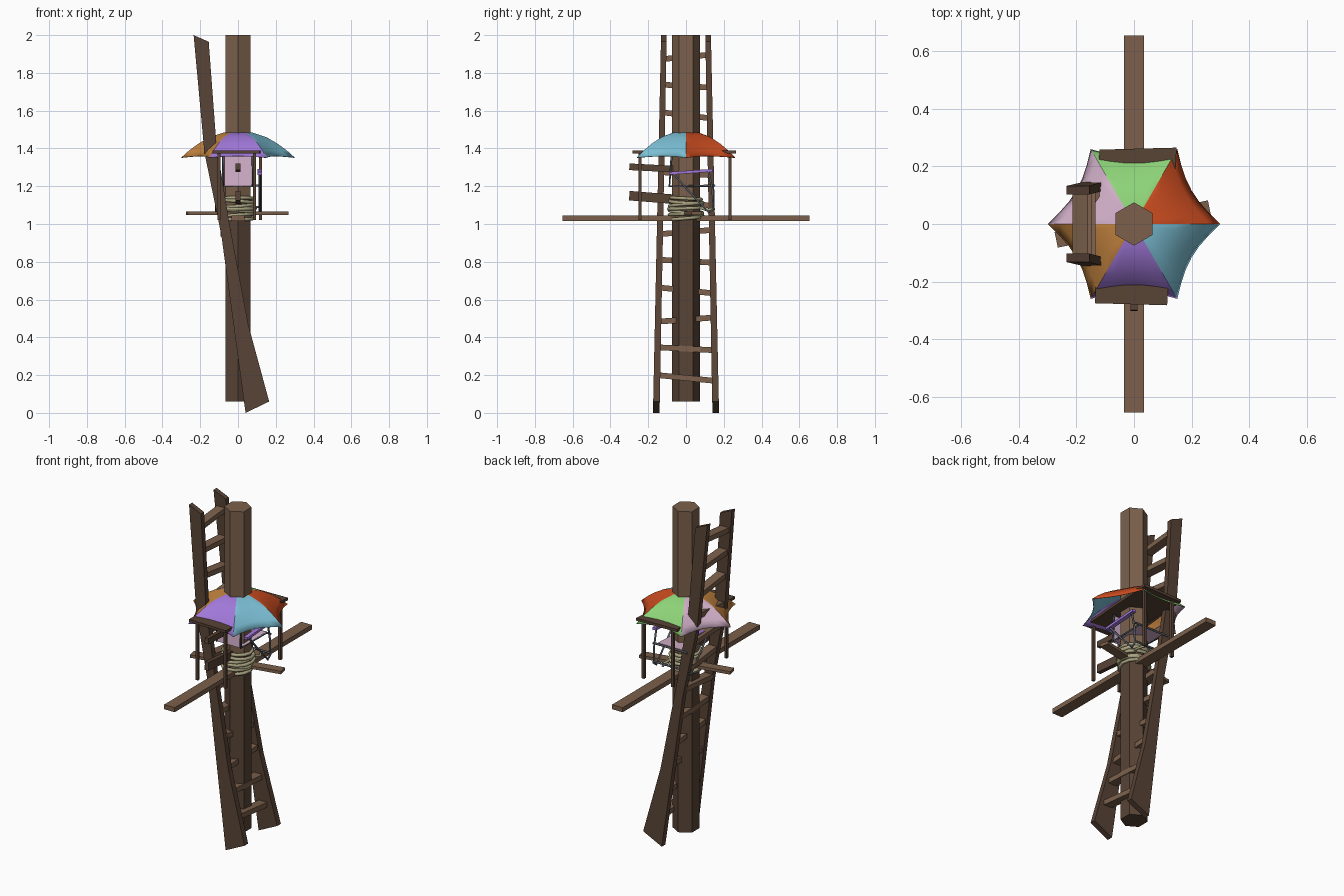
import bpy, bmesh, math
from mathutils import Vector, Matrix

if "Cube" in bpy.data.objects:
    bpy.data.objects.remove(bpy.data.objects["Cube"])


def mat(name, r, g, b):
    m = bpy.data.materials.new(name)
    m.diffuse_color = (r, g, b, 1)
    m.use_nodes = True
    m.node_tree.nodes["Principled BSDF"].inputs["Base Color"].default_value = m.diffuse_color
    return m


LIGHT = mat("light wood", 0.20, 0.118, 0.072)
DARK = mat("dark wood", 0.098, 0.056, 0.036)
GREY = mat("grey metal", 0.10, 0.11, 0.13)
ROPE = mat("rope beige", 0.40, 0.37, 0.22)
BLUE = mat("sky blue", 0.20, 0.52, 0.66)
RED = mat("red orange", 0.62, 0.075, 0.015)
GREEN = mat("light green", 0.27, 0.66, 0.19)
PINK = mat("pale pink", 0.64, 0.43, 0.58)
ORANGE = mat("orange", 0.55, 0.23, 0.05)
PURPLE = mat("purple", 0.36, 0.19, 0.70)


def finish(name, bm, mats):
    bmesh.ops.recalc_face_normals(bm, faces=bm.faces)
    me = bpy.data.meshes.new(name)
    bm.to_mesh(me)
    bm.free()
    for m in mats:
        me.materials.append(m)
    ob = bpy.data.objects.new(name, me)
    bpy.context.collection.objects.link(ob)
    return ob


def loft(name, rings, m):
    """Closed solid through a list of equal-length rings of points."""
    bm = bmesh.new()
    vs = [[bm.verts.new(p) for p in ring] for ring in rings]
    n = len(vs[0])
    for a, b in zip(vs, vs[1:]):
        for i in range(n):
            bm.faces.new((a[i], a[(i + 1) % n], b[(i + 1) % n], b[i]))
    bm.faces.new(vs[0])
    bm.faces.new(vs[-1])
    return finish(name, bm, [m])


def beam(name, p, q, side, up, m):
    """Rectangular bar from p to q: side = horizontal width, up = height."""
    p, q = Vector(p), Vector(q)
    d = (q - p).normalized()
    ref = Vector((0, 0, 1)) if abs(d.z) < 0.9 else Vector((0, 1, 0))
    s = d.cross(ref).normalized()
    u = s.cross(d)
    offs = [s * a * side / 2 + u * b * up / 2 for a, b in ((-1, -1), (1, -1), (1, 1), (-1, 1))]
    return loft(name, [[e + o for o in offs] for e in (p, q)], m)


def tube(name, pts, r, m, closed=False):
    cu = bpy.data.curves.new(name, "CURVE")
    cu.dimensions = "3D"
    cu.bevel_depth, cu.bevel_resolution, cu.use_fill_caps = r, 1, True
    sp = cu.splines.new("POLY")
    sp.points.add(len(pts) - 1)
    for pt, p in zip(sp.points, pts):
        pt.co = (*p, 1)
    sp.use_cyclic_u = closed
    cu.materials.append(m)
    ob = bpy.data.objects.new(name, cu)
    bpy.context.collection.objects.link(ob)
    bpy.ops.object.select_all(action="DESELECT")
    ob.select_set(True)
    bpy.context.view_layer.objects.active = ob
    bpy.ops.object.convert(target="MESH")


# hexagonal mast, darker lower half
def hexagon(z, r=0.075):
    return [(r * math.sin(k * math.pi / 3), r * math.cos(k * math.pi / 3), z) for k in range(6)]


loft("mast_lower", [hexagon(0.06), hexagon(1.03)], DARK)
loft("mast_upper", [hexagon(1.03), hexagon(2.0)], LIGHT)

# long cross bar and side plank
beam("cross_bar", (0, -0.655, 1.03), (0, 0.655, 1.03), 0.07, 0.028, LIGHT)
beam("side_plank", (-0.27, -0.055, 1.056), (0.262, 0.055, 1.056), 0.055, 0.018, LIGHT)

# two planks sticking out in front
beam("front_plank_upper", (0, -0.30, 1.303), (0, -0.05, 1.29), 0.025, 0.035, DARK)
beam("front_plank_lower", (0, -0.30, 1.15), (0, -0.05, 1.13), 0.025, 0.05, DARK)

# flat roof board and its posts
loft("roof_board", [[(-0.135, -0.275, z), (0.115, -0.282, z), (0.148, 0.265, z), (-0.12, 0.258, z)]
                    for z in (1.372, 1.388)], DARK)
for i, (x, y) in enumerate(((-0.1, -0.243), (0.087, -0.243), (0.12, 0.232), (-0.075, 0.232))):
    beam("roof_post_%d" % i, (x, y, 1.02), (x, y, 1.375), 0.016, 0.016, DARK)

# ladder rails: front-view edge pairs (left x, left z, right x, right z)
SECT = [(0.04, 0.0, 0.165, 0.06), (-0.024, 0.47, 0.055, 0.465), (-0.088, 0.94, -0.045, 1.0),
        (-0.178, 1.38, -0.115, 1.43), (-0.235, 2.0, -0.155, 1.965)]
for side, label in ((-1, "front"), (1, "back")):
    rings = []
    for lx, lz, rx, rz in SECT:
        rings.append([(x, side * (base - slope * z), z) for x, z, base, slope in
                      ((lx, lz, 0.175, 0.0215), (rx, rz, 0.175, 0.0215),
                       (rx, rz, 0.14, 0.019), (lx, lz, 0.14, 0.019))])
    loft("ladder_rail_" + label, rings, DARK)


def rail_x(z):
    mids = [((a + c) / 2, (b + d) / 2) for a, b, c, d in SECT]
    for (x0, z0), (x1, z1) in zip(mids, mids[1:]):
        if z <= z1:
            return x0 + (x1 - x0) * (z - z0) / (z1 - z0)
    return mids[-1][0]


# ladder rungs, slightly crooked
for i in range(12):
    z = 0.185 + i * 0.1545
    tilt = 0.014 * (1, 0.5, -0.7)[i % 3]
    y = 0.143 - 0.0195 * z
    beam("rung_%d" % i, (rail_x(z), -y, z + tilt), (rail_x(z), y, z - tilt), 0.055, 0.03, LIGHT)

# umbrella: six coloured panels with scalloped edge
PROF = [(0.0, 1.49), (0.08, 1.483), (0.15, 1.46), (0.21, 1.425), (0.26, 1.388), (0.30, 1.352)]
SEG = 6
bm = bmesh.new()
for k in range(6):
    a0, a1 = k * math.pi / 3, (k + 1) * math.pi / 3
    rows = []
    for r, z in PROF:
        row = []
        for j in range(SEG + 1):
            t = j / SEG
            bow = 4 * t * (1 - t) * (r / 0.3) ** 2
            s = r * (1 - 0.11 * bow)
            row.append(bm.verts.new((s * ((1 - t) * math.cos(a0) + t * math.cos(a1)),
                                     s * ((1 - t) * math.sin(a0) + t * math.sin(a1)),
                                     z + 0.008 * bow)))
        rows.append(row)
    for a, b in zip(rows, rows[1:]):
        for j in range(SEG):
            bm.faces.new((a[j], b[j], b[j + 1], a[j + 1])).material_index = k
bmesh.ops.remove_doubles(bm, verts=bm.verts, dist=1e-5)
umbrella = finish("umbrella", bm, [RED, GREEN, PINK, ORANGE, PURPLE, BLUE])
thick = umbrella.modifiers.new("thickness", "SOLIDIFY")
thick.thickness = 0.003
bpy.ops.object.select_all(action="DESELECT")
umbrella.select_set(True)
bpy.context.view_layer.objects.active = umbrella
bpy.ops.object.shade_smooth_by_angle(angle=math.radians(25))

# folding chair wrapped around the mast
beam("chair_back", (0, -0.088, 1.20), (0, -0.076, 1.36), 0.145, 0.006, PINK)
beam("chair_seat", (0, -0.07, 1.20), (0, 0.145, 1.205), 0.17, 0.008, PINK)
for s, label in ((-1, "left"), (1, "right")):
    x = s * 0.115
    beam("armrest_" + label, (x, -0.09, 1.268), (x, 0.14, 1.284), 0.025, 0.015, PURPLE)
    tube("chair_frame_" + label, [(x, -0.07, 1.27), (x, 0.0, 1.19), (x, 0.12, 1.06),
                                  (x, 0.145, 1.08), (x, 0.14, 1.18), (x, 0.12, 1.275)], 0.006, GREY)
    tube("chair_back_tube_" + label, [(s * 0.078, -0.076, 1.365), (s * 0.08, -0.088, 1.2),
                                      (s * 0.085, 0.15, 1.203)], 0.006, GREY)
tube("chair_front_bar", [(-0.115, 0.145, 1.09), (0.115, 0.145, 1.09)], 0.006, GREY)
tube("seat_front_bar", [(-0.115, 0.15, 1.203), (0.115, 0.15, 1.203)], 0.006, GREY)

# rope wound round the mast
for i in range(7):
    z = 1.03 + i * 0.0175
    r = 0.078 + 0.010 * math.sin(math.pi * (i + 0.5) / 7) + 0.003 * (i % 2)
    tx, ty = 0.08 * math.sin(i * 2.1), 0.08 * math.cos(i * 1.7)
    ring = [(r * math.cos(a), r * math.sin(a), z + tx * r * math.cos(a) + ty * r * math.sin(a))
            for a in (j * math.pi / 6 for j in range(12))]
    tube("rope_ring_%d" % i, ring, 0.01, ROPE, True)
tube("rope_end", [(0.05, 0.06, 1.09), (0.07, 0.11, 1.075), (0.05, 0.15, 1.08)], 0.008, ROPE)
